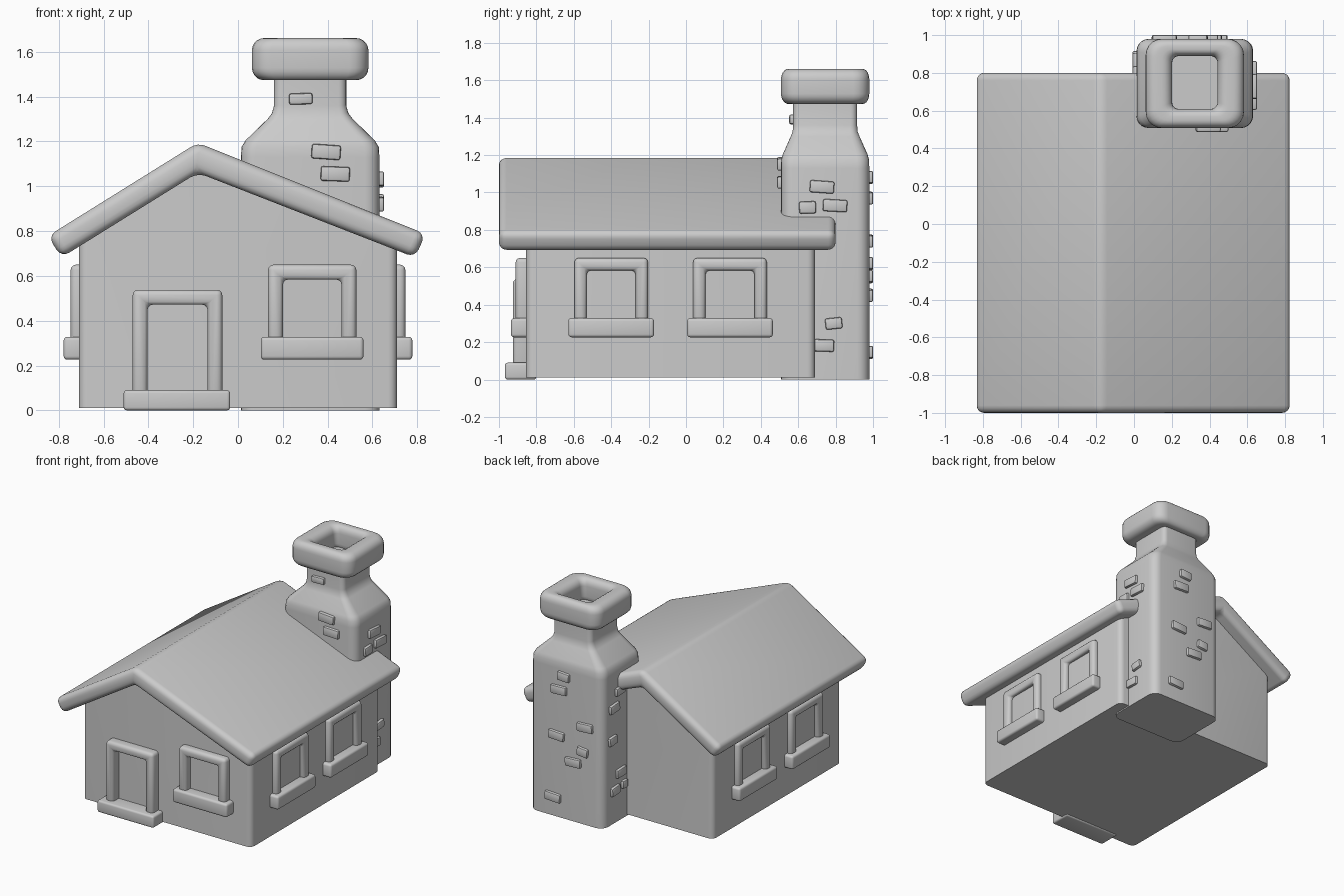
import bpy, bmesh, math
from mathutils import Matrix, Vector

if "Cube" in bpy.data.objects:
    bpy.data.objects.remove(bpy.data.objects["Cube"])

# Wall frames: local x runs along the wall, local y is up, local z points outward
FRONT = Matrix(((1, 0, 0), (0, 0, -1), (0, 1, 0))).to_4x4()
RIGHT = Matrix(((0, 0, 1), (1, 0, 0), (0, 1, 0))).to_4x4()
LEFT = Matrix(((0, 0, -1), (-1, 0, 0), (0, 1, 0))).to_4x4()
BACK = Matrix(((-1, 0, 0), (0, 0, 1), (0, 1, 0))).to_4x4()


def finish(name, bm):
    bmesh.ops.recalc_face_normals(bm, faces=bm.faces)
    me = bpy.data.meshes.new(name)
    bm.to_mesh(me)
    bm.free()
    ob = bpy.data.objects.new(name, me)
    bpy.context.collection.objects.link(ob)
    return ob


def prism(name, pts, frame, d0, d1, bevel, segs=3, pick=None):
    """Extrude an outline from depth d0 to d1 in a wall frame and round its edges."""
    bm = bmesh.new()
    a = [bm.verts.new(frame @ Vector((u, v, d0))) for u, v in pts]
    b = [bm.verts.new(frame @ Vector((u, v, d1))) for u, v in pts]
    n = len(pts)
    bm.faces.new(a)
    bm.faces.new(b)
    for i in range(n):
        j = (i + 1) % n
        bm.faces.new((a[i], a[j], b[j], b[i]))
    bmesh.ops.recalc_face_normals(bm, faces=bm.faces)
    edges = [e for e in bm.edges if pick is None or pick(e)]
    bmesh.ops.bevel(bm, geom=edges, offset=bevel, segments=segs, profile=0.5,
                    affect='EDGES', clamp_overlap=True)
    return finish(name, bm)


def rect(u0, u1, v0, v1):
    return [(u0, v0), (u1, v0), (u1, v1), (u0, v1)]


def rounded_rect(cx, cy, hx, hy, r, n=5):
    pts = []
    for k, (sx, sy) in enumerate(((1, 1), (-1, 1), (-1, -1), (1, -1))):
        for i in range(n + 1):
            t = math.pi / 2 * (k + i / n)
            pts.append((cx + sx * (hx - r) + r * math.cos(t),
                        cy + sy * (hy - r) + r * math.sin(t)))
    return pts


def loft(name, rings, loop=False):
    bm = bmesh.new()
    rows = [[bm.verts.new(p) for p in ring] for ring in rings]
    n = len(rows[0])
    for k in range(len(rows) if loop else len(rows) - 1):
        a, b = rows[k], rows[(k + 1) % len(rows)]
        for i in range(n):
            j = (i + 1) % n
            bm.faces.new((a[i], a[j], b[j], b[i]))
    if not loop:
        bm.faces.new(rows[0])
        bm.faces.new(rows[-1])
    return finish(name, bm)


def surround(name, frame, wall, c, half, z0, z1, out):
    """Upside-down U frame around an opening."""
    w = 0.066
    i = half - w
    pts = [(c - half, z0), (c - i, z0), (c - i, z1 - w), (c + i, z1 - w),
           (c + i, z0), (c + half, z0), (c + half, z1), (c - half, z1)]
    prism(name, pts, frame, wall - 0.04, wall + out, 0.024)


def window(name, frame, wall, c, out, sill_out):
    surround(name + "_frame", frame, wall, c, 0.197, 0.28, 0.65, out)
    prism(name + "_sill", rect(c - 0.229, c + 0.229, 0.226, 0.328), frame,
          wall - 0.04, wall + sill_out, 0.016)


def brick(name, frame, wall, u, v, w, h, tilt):
    rot = Matrix.Rotation(math.radians(tilt), 2)
    pts = [rot @ Vector(p) + Vector((u, v))
           for p in rect(-w / 2, w / 2, -h / 2, h / 2)]
    prism(name, pts, frame, wall - 0.03, wall + 0.021, 0.01, 2)


# House body with rounded upright corners
prism("house_body", [(-0.71, 0.01), (0.71, 0.01), (0.71, 0.77), (-0.18, 1.12), (-0.71, 0.78)],
      FRONT, -0.69, 0.856, 0.04, 4,
      lambda e: abs(e.verts[0].co.z - e.verts[1].co.z) > 0.5
      and abs(e.verts[0].co.x - e.verts[1].co.x) < 0.01)

# Roof slab with off-centre ridge
prism("roof", [(-0.788, 0.682), (-0.18, 1.06), (0.79, 0.682),
               (0.837, 0.787), (-0.18, 1.194), (-0.848, 0.778)],
      FRONT, -0.80, 1.0, 0.04, 4)

# Door and windows
surround("door_frame", FRONT, 0.856, -0.27, 0.2, 0.05, 0.538, 0.07)
prism("door_step", rect(-0.51, -0.035, 0, 0.09), FRONT, 0.80, 0.968, 0.014)
window("front_window", FRONT, 0.856, 0.331, 0.055, 0.08)
for k, y in enumerate((-0.40, 0.235)):
    window(f"right_window_{k}", RIGHT, 0.71, y, 0.037, 0.068)
    window(f"left_window_{k}", LEFT, 0.71, -y, 0.037, 0.068)

# Chimney stack: wide base, shoulder, narrow neck
CX, CY = 0.322, 0.744
profile = [(0, 0.309, 0.236, 0.065), (1.13, 0.309, 0.236, 0.065), (1.175, 0.306, 0.235, 0.065),
           (1.205, 0.288, 0.226, 0.06), (1.30, 0.19, 0.184, 0.045), (1.325, 0.171, 0.174, 0.04),
           (1.36, 0.161, 0.171, 0.035), (1.50, 0.161, 0.171, 0.035)]
loft("chimney_stack", [[(x, y, z) for x, y in rounded_rect(CX, CY, hx, hy, r)]
                       for z, hx, hy, r in profile])

# Chimney cap: rounded ring with a rectangular opening
outer = rounded_rect(CX, CY, 0.26, 0.236, 0.085)
inner = rounded_rect(CX, CY + 0.005, 0.12, 0.14, 0.035)
section = rounded_rect(0.07, 1.567, 0.07, 0.094, 0.055)
loft("chimney_cap", [[(a[0] + (b[0] - a[0]) * s / 0.14, a[1] + (b[1] - a[1]) * s / 0.14, z)
                      for a, b in zip(outer, inner)] for s, z in section], loop=True)

# Scattered bricks: along wall, height, width, height of brick, tilt
bricks = {
    "front": (FRONT, -0.508, [(0.393, 1.153, 0.13, 0.065, -4), (0.434, 1.055, 0.13, 0.065, -2)]),
    "neck": (FRONT, -0.573, [(0.28, 1.39, 0.105, 0.05, 2)]),
    "right": (RIGHT, 0.631, [(0.727, 1.03, 0.13, 0.065, -4), (0.65, 0.92, 0.09, 0.065, 2),
                             (0.797, 0.93, 0.13, 0.065, -3), (0.79, 0.30, 0.09, 0.06, 6),
                             (0.737, 0.182, 0.11, 0.065, -2)]),
    "back": (BACK, 0.98, [(-0.34, 1.08, 0.10, 0.065, -4), (-0.38, 0.97, 0.13, 0.065, 2),
                          (-0.16, 0.74, 0.13, 0.065, 3), (-0.40, 0.62, 0.13, 0.065, -3),
                          (-0.18, 0.55, 0.09, 0.065, -6), (-0.26, 0.45, 0.13, 0.065, 3),
                          (-0.43, 0.145, 0.13, 0.065, -3)]),
    "left": (LEFT, -0.013, [(-0.78, 0.99, 0.11, 0.06, 2), (-0.85, 0.88, 0.11, 0.065, 4),
                            (-0.87, 0.64, 0.09, 0.065, 3), (-0.77, 0.365, 0.11, 0.065, 2),
                            (-0.84, 0.25, 0.10, 0.065, 4), (-0.73, 0.26, 0.06, 0.06, 0)]),
}
for side, (frame, wall, items) in bricks.items():
    for k, item in enumerate(items):
        brick(f"{side}_brick_{k}", frame, wall, *item)

# Smooth shading with crisp edges kept
for ob in bpy.context.collection.objects:
    ob.select_set(True)
    bpy.context.view_layer.objects.active = ob
bpy.ops.object.shade_smooth_by_angle(angle=math.radians(40))
